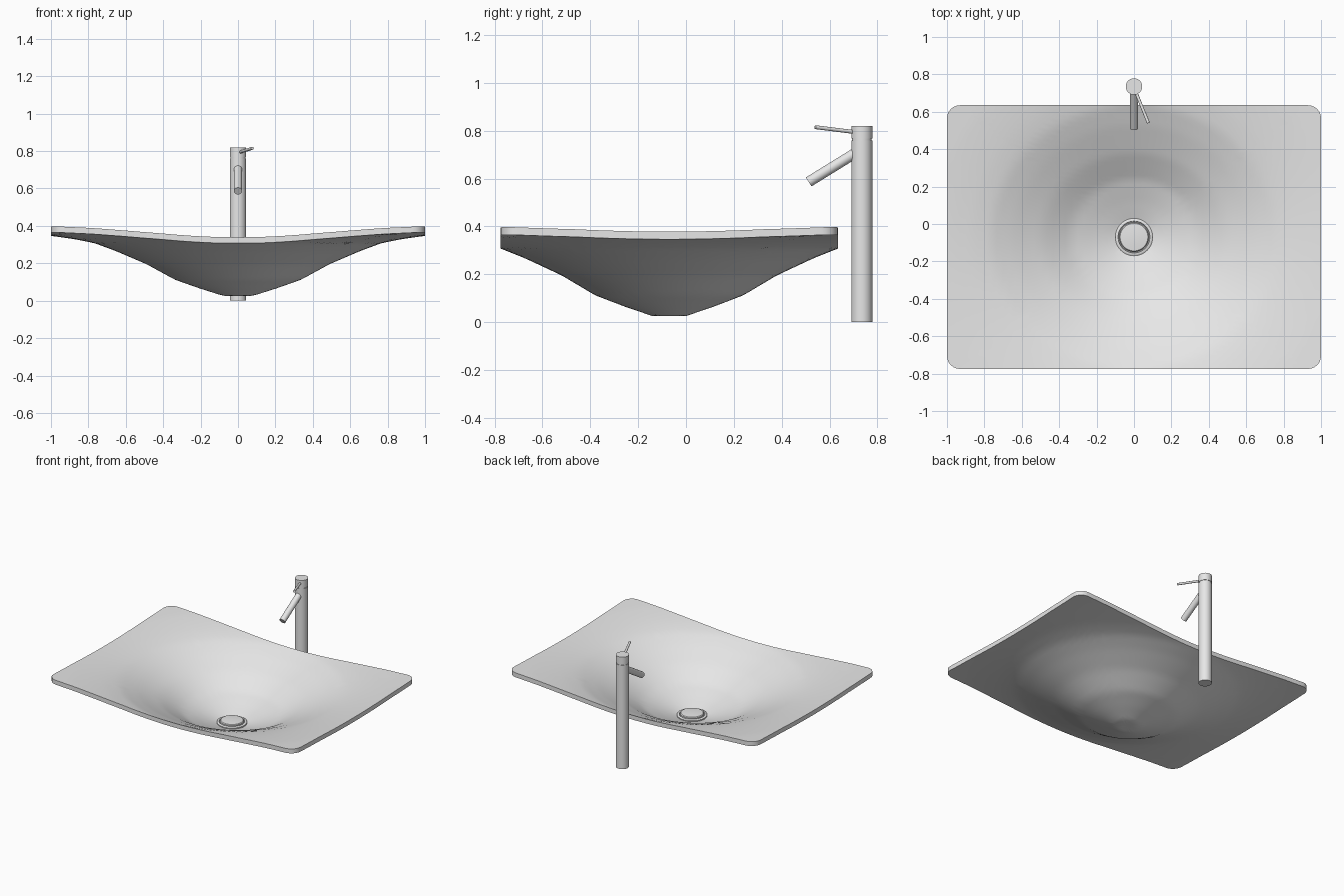
import bpy, bmesh, math
from mathutils import Vector

cube = bpy.data.objects.get("Cube")
if cube:
    bpy.data.objects.remove(cube, do_unlink=True)

mat = bpy.data.materials.new("light grey")
mat.use_nodes = True
COLOUR = (0.8, 0.8, 0.8, 1)
mat.diffuse_color = COLOUR
mat.node_tree.nodes["Principled BSDF"].inputs["Base Color"].default_value = COLOUR

CY = -0.07          # basin centre in y
HX, HY = 1.0, 0.705  # basin half sizes
CORNER = 0.07
THICK = 0.032


def finish(bm, name, angle=35):
    bmesh.ops.recalc_face_normals(bm, faces=bm.faces[:])
    mesh = bpy.data.meshes.new(name)
    bm.to_mesh(mesh)
    bm.free()
    mesh.materials.append(mat)
    ob = bpy.data.objects.new(name, mesh)
    bpy.context.collection.objects.link(ob)
    bpy.ops.object.select_all(action='DESELECT')
    ob.select_set(True)
    bpy.context.view_layer.objects.active = ob
    bpy.ops.object.shade_smooth_by_angle(angle=math.radians(angle))
    return ob


def lathe(name, profile, x, y, segments=48):
    """Revolve (radius, height) points about a vertical axis."""
    bm = bmesh.new()
    verts = [bm.verts.new((x + r, y, z)) for r, z in profile]
    edges = [bm.edges.new(pair) for pair in zip(verts, verts[1:])]
    bmesh.ops.spin(bm, geom=verts + edges, cent=(x, y, 0), axis=(0, 0, 1),
                   angle=2 * math.pi, steps=segments)
    bmesh.ops.remove_doubles(bm, verts=bm.verts[:], dist=1e-4)
    return finish(bm, name)


def rod(name, start, end, radius, segments=32):
    """Capped cylinder between two points."""
    a, b = Vector(start), Vector(end)
    bm = bmesh.new()
    bmesh.ops.create_cone(bm, cap_ends=True, segments=segments, radius1=radius,
                          radius2=radius, depth=(b - a).length)
    matrix = (b - a).to_track_quat('Z', 'Y').to_matrix().to_4x4()
    matrix.translation = (a + b) / 2
    bmesh.ops.transform(bm, matrix=matrix, verts=bm.verts[:])
    return finish(bm, name)


# Underside height of the basin by distance from its centre
BOWL = [(0, .025), (.07, .025), (.19, .066), (.31, .112), (.45, .195), (.6, .265),
        (.705, .307), (.8, .328), (.895, .343), (1, .356), (1.16, .367), (2, .37)]


def bowl_height(x, dy):
    r = math.hypot(x * 0.92, dy)
    for (r0, z0), (r1, z1) in zip(BOWL, BOWL[1:]):
        if r <= r1:
            return z0 + (z1 - z0) * (r - r0) / (r1 - r0)


# Rounded rectangle outline of the basin
corners = []
for i, (sx, sy) in enumerate([(1, 1), (-1, 1), (-1, -1), (1, -1)]):
    for k in range(7):
        a = (i + k / 6) * math.pi / 2
        corners.append(Vector((sx * (HX - CORNER) + CORNER * math.cos(a),
                               sy * (HY - CORNER) + CORNER * math.sin(a))))
outline = []
for i, p in enumerate(corners):
    q = corners[(i + 1) % len(corners)]
    steps = max(1, round((q - p).length / 0.06))
    outline += [p.lerp(q, k / steps) for k in range(steps)]

# Basin: scaled rings for the inside and the underside, joined by a rim
RINGS = 30
count = len(outline)
bm = bmesh.new()
rims = []
for lift in (0, THICK):
    centre = bm.verts.new((0, CY, bowl_height(0, 0) + lift))
    prev = None
    for n in range(1, RINGS + 1):
        t = n / RINGS
        ring = [bm.verts.new((p.x * t, CY + p.y * t,
                              bowl_height(p.x * t, p.y * t) + lift)) for p in outline]
        for i in range(count):
            j = (i + 1) % count
            if prev:
                bm.faces.new((prev[i], ring[i], ring[j], prev[j]))
            else:
                bm.faces.new((centre, ring[i], ring[j]))
        prev = ring
    rims.append(prev)
for i in range(count):
    j = (i + 1) % count
    bm.faces.new((rims[0][i], rims[0][j], rims[1][j], rims[1][i]))
finish(bm, "basin", 40)

# Drain collar and its raised stopper
lathe("drain_collar", [(0, .052), (.1, .052), (.1, .073), (.094, .077), (.085, .077),
                       (.083, .068), (0, .068)], 0, CY)
lathe("drain_stopper", [(0, .066), (.079, .066), (.079, .082), (.074, .087),
                        (.04, .09), (0, .091)], 0, CY)

# Tap: column, narrow neck and turning cap
TAP_Y = 0.735
lathe("tap_column", [(0, 0), (.044, 0), (.044, .76), (0, .76)], 0, TAP_Y)
lathe("tap_neck", [(0, .758), (.041, .758), (.041, .769), (0, .769)], 0, TAP_Y)
lathe("tap_cap", [(0, .767), (.044, .767), (.044, .82), (0, .82)], 0, TAP_Y)

# Sloping spout and thin lever
rod("tap_spout", (0, TAP_Y - .01, .717), (0, .513, .586), .022)
rod("tap_lever", (.006, TAP_Y - .02, .793), (.077, .54, .815), .008, 20)
